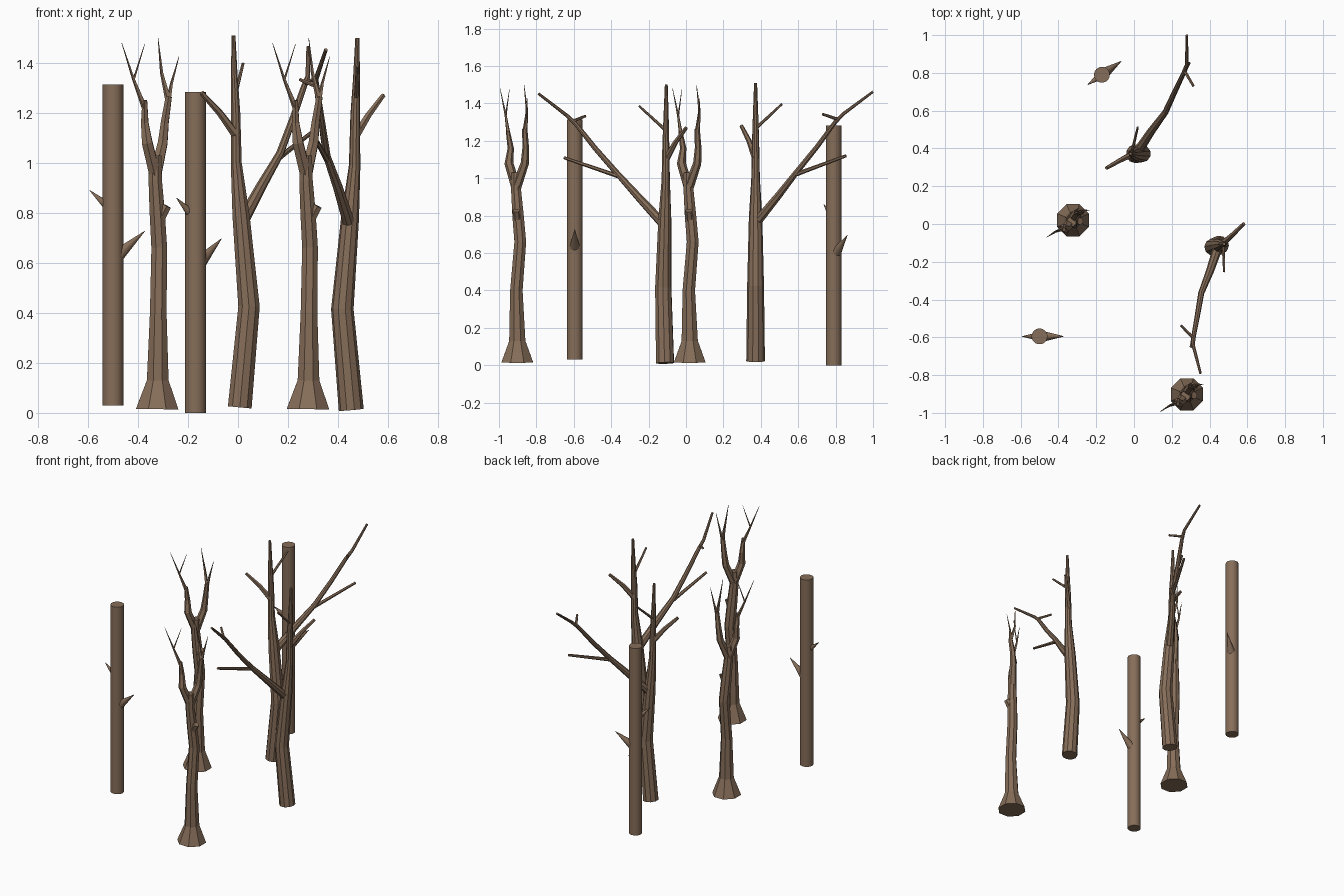
import bpy, bmesh, math
from mathutils import Vector, Matrix

if "Cube" in bpy.data.objects:
    bpy.data.objects.remove(bpy.data.objects["Cube"])

bark = bpy.data.materials.new("brown_bark")
bark.diffuse_color = (0.24, 0.155, 0.10, 1)
bark.use_nodes = True
bark.node_tree.nodes["Principled BSDF"].inputs["Base Color"].default_value = bark.diffuse_color


def tube(name, pts, sides, place, smooth=False):
    """Tapered tube through (x, y, z, radius) points, placed by a matrix."""
    bm = bmesh.new()
    P = [Vector(p[:3]) for p in pts]
    n = len(P)
    rings, d_old = [], None
    for i, p in enumerate(P):
        d = (P[min(i + 1, n - 1)] - P[max(i - 1, 0)]).normalized()
        if d_old is None:
            ref = Vector((1, 0, 0)) if abs(d.x) < 0.8 else Vector((0, 1, 0))
            u = (ref - d * ref.dot(d)).normalized()
        else:
            u = d_old.rotation_difference(d) @ u
        d_old = d
        v = d.cross(u)
        ring = []
        for k in range(sides):
            a = 2 * math.pi * (k + 0.5) / sides
            ring.append(bm.verts.new(p + pts[i][3] * (u * math.cos(a) + v * math.sin(a))))
        rings.append(ring)
    for a, b in zip(rings, rings[1:]):
        for k in range(sides):
            j = (k + 1) % sides
            bm.faces.new((a[k], a[j], b[j], b[k]))
    bm.faces.new(rings[0][::-1])
    bm.faces.new(rings[-1])
    me = bpy.data.meshes.new(name)
    bm.to_mesh(me)
    bm.free()
    me.materials.append(bark)
    ob = bpy.data.objects.new(name, me)
    bpy.context.collection.objects.link(ob)
    ob.matrix_world = place
    if smooth:
        bpy.ops.object.select_all(action='DESELECT')
        ob.select_set(True)
        bpy.context.view_layer.objects.active = ob
        bpy.ops.object.shade_smooth_by_angle(angle=math.radians(40))


def place(x, y, z, deg=0):
    return Matrix.Translation((x, y, z)) @ Matrix.Rotation(math.radians(deg), 4, 'Z')


# straight poles with two thorns
for i, m in enumerate((place(-0.5, -0.595, 0.03), place(-0.17, 0.79, 0, 35))):
    tube(f"pole_{i}", [(0, 0, 0, .042), (0, 0, 1.283, .042)], 20, m, True)
    tube(f"pole_thorn_low_{i}", [(.025, 0, .605, .027), (.127, 0, .697, .001)], 10, m, True)
    tube(f"pole_thorn_high_{i}", [(-.025, 0, .80, .018), (-.093, 0, .86, .001)], 10, m, True)

# flared trees with a forked crown
flared = {
    "flared_trunk": (8, [(0, 0, .015, .092), (.002, 0, .13, .047), (.004, -.005, .4, .036),
                         (.008, .016, .66, .034), (.0, .004, .8, .033),
                         (-.008, -.006, .93, .029), (-.008, -.008, 1.03, .026)]),
    "stump": (6, [(.01, 0, .775, .022), (.038, -.005, .828, .02)]),
    "left_limb": (6, [(-.008, -.006, .95, .026), (-.04, -.045, 1.08, .024), (-.05, -.035, 1.16, .017),
                      (-.05, -.05, 1.25, .011)]),
    "left_shoot": (5, [(-.05, -.045, 1.22, .012), (-.095, -.062, 1.335, .006), (-.142, -.092, 1.48, .001)]),
    "left_twig": (5, [(-.095, -.062, 1.33, .005), (-.05, -.042, 1.475, .001)]),
    "right_limb": (6, [(-.008, -.006, .95, .027), (.022, .04, 1.08, .022), (.03, .045, 1.16, .018),
                       (.046, .04, 1.265, .014)]),
    "right_shoot": (5, [(.045, .04, 1.25, .013), (.018, .052, 1.36, .007), (.003, .036, 1.5, .001)]),
    "right_twig": (5, [(.045, .042, 1.25, .011), (.058, .052, 1.32, .006), (.087, .053, 1.425, .001)]),
}
for i, m in enumerate((place(-0.323, 0.02, 0), place(0.28, -0.902, 0))):
    for name, (sides, pts) in flared.items():
        tube(f"{name}_{i}", pts, sides, m)

# bent trees with one long reaching branch
bent = {
    "bent_trunk": (10, [(0, 0, .022, .05), (.037, 0, .425, .045), (.005, 0, .79, .036),
                        (-.014, 0, 1.0, .023), (-.016, 0, 1.2, .019), (-.022, 0, 1.35, .014),
                        (-.025, 0, 1.51, .008)]),
    "long_branch": (8, [(.012, .01, .77, .026), (.085, .12, .905, .021), (.16, .221, 1.035, .016),
                        (.21, .33, 1.17, .014), (.255, .425, 1.3, .012), (.272, .47, 1.345, .010),
                        (.273, .628, 1.463, .007)]),
    "side_branch": (6, [(.15, .20, 1.015, .012), (.286, .483, 1.12, .008)]),
    "branch_twig": (6, [(.26, .44, 1.315, .009), (.308, .358, 1.343, .007)]),
    "short_branch": (6, [(-.01, 0, 1.105, .019), (-.08, -.035, 1.2, .014), (-.153, -.076, 1.28, .010)]),
    "top_twig": (6, [(-.02, 0, 1.265, .009), (.013, .141, 1.397, .006)]),
}
for i, m in enumerate((place(0.007, 0.372, 0), place(0.453, -0.112, -0.01, 195))):
    for name, (sides, pts) in bent.items():
        tube(f"{name}_{i}", pts, sides, m)
